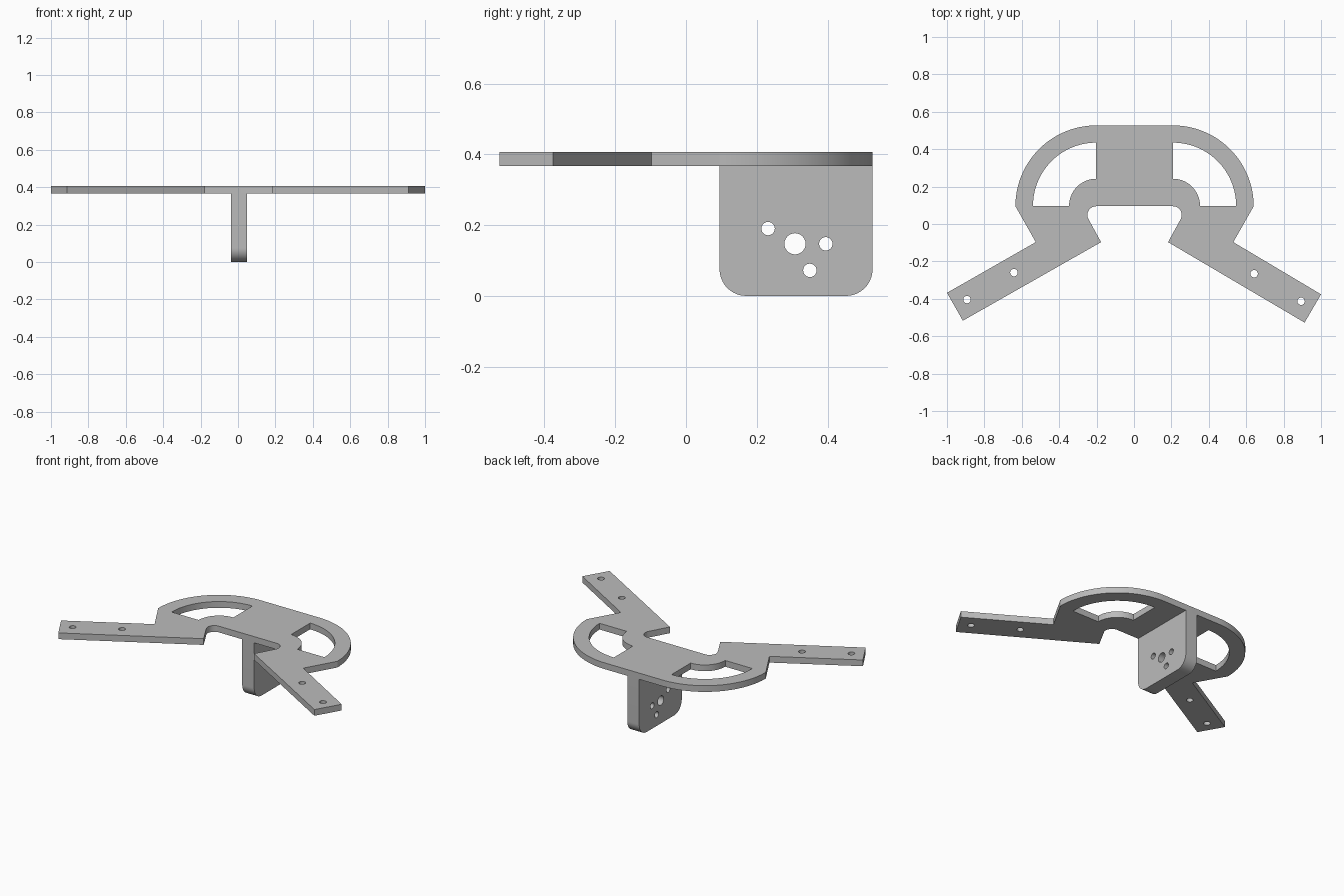
import bpy
import bmesh
from math import cos, sin, radians
from mathutils import Matrix, Vector

if "Cube" in bpy.data.objects:
    bpy.data.objects.remove(bpy.data.objects["Cube"], do_unlink=True)

MID = 0.003                      # symmetry line of the plate
PLATE_BOTTOM, PLATE_TOP = 0.367, 0.407
FRONT, BACK = 0.095, 0.527       # depth range of the central block
SHOULDER = 0.205                 # offset of the arc centres from the symmetry line

grey = bpy.data.materials.new("plain grey")
grey.use_nodes = True
grey.diffuse_color = (0.5, 0.5, 0.5, 1)
grey.node_tree.nodes["Principled BSDF"].inputs["Base Color"].default_value = (0.5, 0.5, 0.5, 1)


def arc(cx, cy, r, start, end, steps=24):
    angles = [radians(start + (end - start) * i / steps) for i in range(steps + 1)]
    return [(cx + r * cos(a), cy + r * sin(a)) for a in angles]


def hole(cx, cy, r):
    return arc(cx, cy, r, 0, 345, 23)


def slab(name, loops, thickness, matrix):
    """Fill the first loop, leave the others open, and thicken about its plane."""
    curve = bpy.data.curves.new(name + "_profile", 'CURVE')
    curve.dimensions = '2D'
    curve.fill_mode = 'BOTH'
    curve.extrude = thickness / 2
    for loop in loops:
        spline = curve.splines.new('POLY')
        spline.points.add(len(loop) - 1)
        for point, (x, y) in zip(spline.points, loop):
            point.co = (x, y, 0, 1)
        spline.use_cyclic_u = True
    profile = bpy.data.objects.new(name + "_profile", curve)
    bpy.context.scene.collection.objects.link(profile)
    bpy.context.view_layer.update()
    evaluated = profile.evaluated_get(bpy.context.evaluated_depsgraph_get())
    mesh = bpy.data.meshes.new_from_object(evaluated)
    bpy.data.objects.remove(profile, do_unlink=True)

    # Weld the caps to the walls
    bm = bmesh.new()
    bm.from_mesh(mesh)
    bmesh.ops.transform(bm, matrix=matrix, verts=bm.verts)
    bmesh.ops.remove_doubles(bm, verts=bm.verts, dist=0.0001)
    bmesh.ops.recalc_face_normals(bm, faces=bm.faces)
    bm.to_mesh(mesh)
    bm.free()
    mesh.name = name
    mesh.materials.clear()
    mesh.materials.append(grey)
    obj = bpy.data.objects.new(name, mesh)
    bpy.context.scene.collection.objects.link(obj)
    bpy.ops.object.select_all(action='DESELECT')
    obj.select_set(True)
    bpy.context.view_layer.objects.active = obj
    bpy.ops.object.shade_smooth_by_angle(angle=radians(30))
    return obj


def mirrored(points, side):
    return [(MID + side * x, y) for x, y in points]


def half_outline(side, tips):
    """Rounded shoulder, elbow, slanted arm and notch fillet of one side."""
    shoulder = arc(SHOULDER, FRONT, BACK - FRONT, 90, 0, 40) + [(0.528, -0.097)]
    notch = [(0.179, -0.097)] + arc(SHOULDER, FRONT - 0.047, 0.047, -30, 90, 16)
    return mirrored(shoulder, side) + tips + mirrored(notch, side)


def window(side):
    """Curved opening between the rim and the central block."""
    return mirrored(arc(SHOULDER, FRONT + 0.002, 0.338, 90, 0, 32)
                    + arc(SHOULDER, FRONT + 0.002, 0.145, 0, 90, 20), side)


# Top plate with its two arms, windows and screw holes
left_tips = [(1.0, -0.376), (0.912, -0.527)]
right_tips = [(-1.0, -0.368), (-0.915, -0.517)]
outline = half_outline(1, left_tips) + half_outline(-1, right_tips)[::-1]
screws = [(0.893, -0.413), (0.642, -0.266), (-0.893, -0.404), (-0.642, -0.26)]
slab("top_plate",
     [outline, window(1), window(-1)] + [hole(x, y, 0.02) for x, y in screws],
     PLATE_TOP - PLATE_BOTTOM,
     Matrix.Translation((0, 0, (PLATE_TOP + PLATE_BOTTOM) / 2)))

# Hanging bracket: profile drawn in y and z, thickened along x
R = 0.075
bracket = ([(BACK, PLATE_BOTTOM), (FRONT, PLATE_BOTTOM)]
           + arc(FRONT + R, R, R, 180, 270, 16)
           + arc(BACK - R, R, R, 270, 360, 16))
mounts = [(0.232, 0.19, 0.019), (0.308, 0.147, 0.03),
          (0.395, 0.147, 0.019), (0.35, 0.072, 0.019)]
upright = Matrix(((0, 0, 1, 0.006), (1, 0, 0, 0), (0, 1, 0, 0), (0, 0, 0, 1)))
slab("hanging_bracket", [bracket] + [hole(*m) for m in mounts], 0.085, upright)
